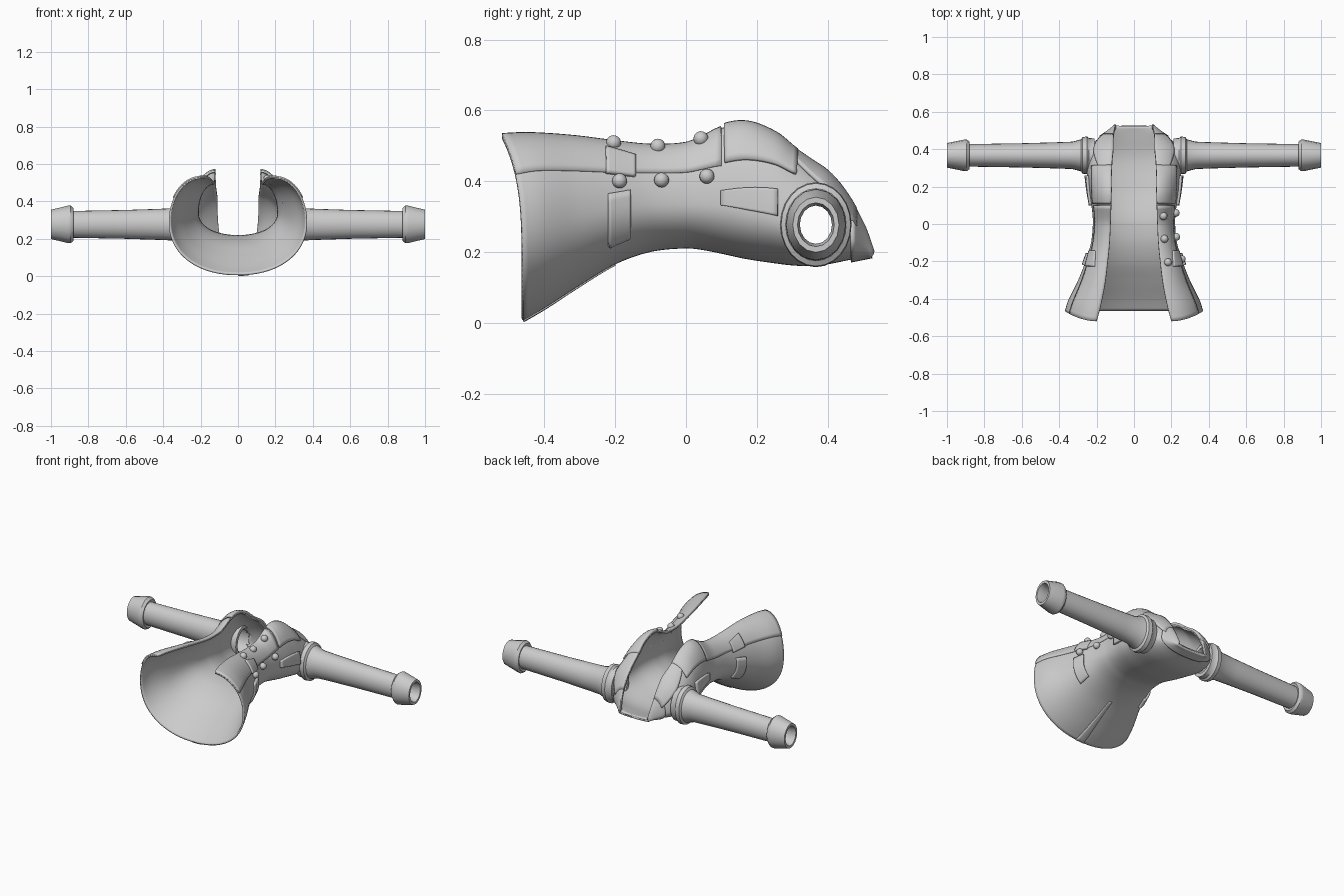
import bpy, bmesh, math
from mathutils import Vector

if "Cube" in bpy.data.objects:
    bpy.data.objects.remove(bpy.data.objects["Cube"])

grey = bpy.data.materials.new("grey cloth")
grey.diffuse_color = (0.6, 0.6, 0.6, 1)
grey.use_nodes = True
grey.node_tree.nodes["Principled BSDF"].inputs["Base Color"].default_value = grey.diffuse_color

# Coat sections: y, half width, height of widest point, back z, opening half width, edge z
SECTIONS = [
    (-.46, .37, .29, .005, .20, .53), (-.40, .35, .31, .04, .18, .533),
    (-.30, .30, .32, .105, .155, .525), (-.20, .26, .33, .165, .14, .51),
    (-.10, .23, .34, .20, .13, .50), (0, .22, .34, .21, .125, .505),
    (.05, .222, .34, .205, .123, .525), (.10, .228, .335, .195, .122, .55),
    (.17, .24, .32, .18, .12, .56), (.25, .25, .30, .168, .12, .53),
    (.30, .255, .285, .162, .118, .49), (.35, .255, .275, .16, .115, .455),
    (.40, .245, .27, .165, .11, .42), (.45, .20, .25, .175, .11, .36),
    (.50, .13, .215, .185, .105, .27), (.525, .10, .195, .19, .095, .20)]


def section(y):
    """Smoothly interpolated section values at y."""
    n = len(SECTIONS)
    i = max([k for k in range(n - 1) if SECTIONS[k][0] <= y + 1e-9], default=0)
    a, b = SECTIONS[i], SECTIONS[i + 1]
    p, q = SECTIONS[max(i - 1, 0)], SECTIONS[min(i + 2, n - 1)]
    h = b[0] - a[0]
    t = min(max((y - a[0]) / h, 0), 1)
    out = []
    for k in range(1, 6):
        ma = (b[k] - p[k]) / (b[0] - p[0]) * h
        mb = (q[k] - a[k]) / (q[0] - a[0]) * h
        out.append((2*t**3 - 3*t*t + 1) * a[k] + (t**3 - 2*t*t + t) * ma
                   + (3*t*t - 2*t**3) * b[k] + (t**3 - t*t) * mb)
    return out


def surf(y, u):
    """Point on the coat: u = 0 at the back seam, 1 or -1 at the front edges."""
    w, zm, zb, e, zt = section(y)
    a = abs(u)
    if a < .6:
        t = a / .6 * math.pi / 2
        x = w * math.sin(t) ** .92
        z = zm - (zm - zb) * max(math.cos(t), 0) ** .92
    else:
        s = (a - .6) / .4 * math.pi / 2
        x = e + (w - e) * math.cos(s)
        z = zm + (zt - zm) * math.sin(s)
    # the hem sweeps forward towards the front edges
    f = min(max((-.2 - y) / .26, 0), 1)
    return Vector((math.copysign(x, u), y - .06 * f * (max(z, 0) / .53) ** 4.5, z))


def outward(y, u):
    d = .004
    y = min(max(y, -.455), .52)
    u = min(max(u, -.99), .99)
    return (surf(y + d, u) - surf(y - d, u)).cross(surf(y, u + d) - surf(y, u - d)).normalized()


def finish(bm, name, thickness=0):
    me = bpy.data.meshes.new(name)
    bm.to_mesh(me)
    bm.free()
    me.materials.append(grey)
    ob = bpy.data.objects.new(name, me)
    bpy.context.collection.objects.link(ob)
    if thickness:
        m = ob.modifiers.new("thickness", 'SOLIDIFY')
        m.thickness, m.offset = thickness, -1
    bpy.ops.object.select_all(action='DESELECT')
    ob.select_set(True)
    bpy.context.view_layer.objects.active = ob
    bpy.ops.object.shade_smooth_by_angle(angle=math.radians(40))
    return ob


def patch(name, y0, y1, u0, u1, raise_by, thickness, ny=10, nu=10, holes=False):
    """Cloth sheet following the coat; u0 and u1 are (start, end) along y."""
    bm = bmesh.new()
    grid = []
    for i in range(ny + 1):
        t = i / ny
        y = y0 + (y1 - y0) * t
        a, b = u0[0] + (u0[1] - u0[0]) * t, u1[0] + (u1[1] - u1[0]) * t
        row = []
        for j in range(nu + 1):
            u = a + (b - a) * j / nu
            p = surf(y, u)
            if raise_by:
                p = p + outward(y, u) * raise_by
            row.append(bm.verts.new(p))
        grid.append(row)
    for i in range(ny):
        for j in range(nu):
            f = bm.faces.new((grid[i][j], grid[i+1][j], grid[i+1][j+1], grid[i][j+1]))
            c = f.calc_center_median()
            if holes and abs(c.x) > .18 and math.hypot(c.y - .365, c.z - .275) < .068:
                bm.faces.remove(f)
    return finish(bm, name, thickness)


def pair(name, y0, y1, u0, u1, raise_by, ny=10, nu=10):
    """The same patch on the right and the left."""
    patch("right_" + name, y0, y1, u0, u1, raise_by, raise_by + .004, ny, nu)
    patch("left_" + name, y0, y1, [-k for k in u1], [-k for k in u0],
          raise_by, raise_by + .004, ny, nu)


# Coat body with arm holes
patch("coat_body", -.46, .525, (-1, -1), (1, 1), 0, .01, 70, 72, True)

# Front panels, lapels, collar and back vent
pair("front_panel", -.46, .10, (.745, .735), (1, 1), .006, 30, 10)
pair("lapel", .11, .31, (.745, .79), (1, 1), .012, 16, 10)
pair("collar_side", .29, .475, (.88, .72), (1, 1), .01, 16, 8)
patch("collar_back", .465, .525, (-1, -1), (1, 1), .008, .012, 8, 48)
patch("back_vent", -.46, -.2, (0, 0), (.05, .02), .004, .006, 16, 3)

# Pocket flaps
pair("waist_pocket", -.22, -.16, (.35, .37), (.65, .66), .013)
pair("waist_pocket_flap", -.225, -.145, (.735, .72), (.87, .83), .015)
pair("chest_pocket_flap", .10, .26, (.595, .605), (.645, .69), .014)

# Two rows of buttons on the right front
for u, ys in ((.92, (-.205, -.08, .045)), (.70, (-.19, -.07, .06))):
    for y in ys:
        bm = bmesh.new()
        bmesh.ops.create_uvsphere(bm, u_segments=16, v_segments=10, radius=.021)
        bmesh.ops.translate(bm, verts=bm.verts, vec=surf(y, u) + outward(y, u) * .008)
        finish(bm, "button")


def tube(name, profile, sides=24):
    """Hollow oval tube along x, mirrored to the other arm."""
    for s, side in ((1, "right_"), (-1, "left_")):
        bm = bmesh.new()
        rings = []
        for x, r in profile:
            rings.append([bm.verts.new((s * x, .367 + .84 * r * math.cos(k * math.tau / sides),
                                        .277 + r * math.sin(k * math.tau / sides)))
                          for k in range(sides)])
        for a, b in zip(rings, rings[1:]):
            for k in range(sides):
                n = (k + 1) % sides
                q = (a[k], b[k], b[n], a[n])
                bm.faces.new(q[::-1] if s > 0 else q)
        bmesh.ops.recalc_face_normals(bm, faces=bm.faces)
        finish(bm, side + name)


# Sleeves with a shoulder band, and flared cuffs
tube("sleeve", [(.21, .085), (.21, .108), (.24, .110), (.25, .120), (.275, .117), (.283, .102),
                (.33, .087), (.42, .083), (.6, .077), (.86, .072), (.95, .070),
                (.95, .058), (.6, .064), (.33, .072), (.21, .085)])
tube("cuff", [(.89, .060), (.88, .088), (.895, .101), (.91, .100), (1.0, .078),
              (1.0, .062), (.96, .054), (.89, .060)], 16)
